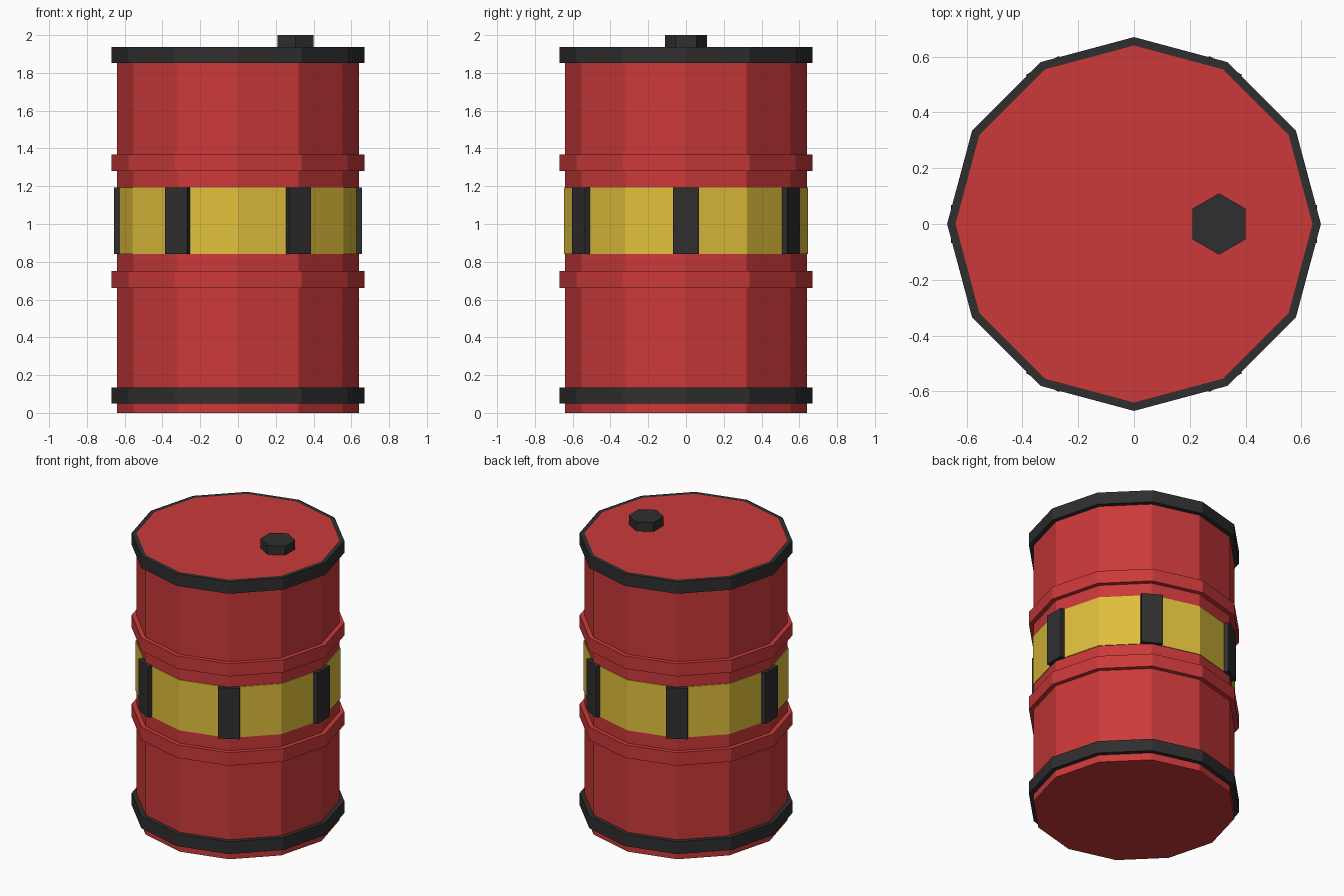
import bpy
import bmesh
from math import cos, sin, pi, radians
from mathutils import Matrix

cube = bpy.data.objects.get("Cube")
if cube:
    bpy.data.objects.remove(cube, do_unlink=True)

SIDES = 12
BODY_R = 0.64
RIM_R = 0.67
TOP = 1.937


def make_material(name, rgb):
    mat = bpy.data.materials.new(name)
    mat.use_nodes = True
    mat.diffuse_color = (*rgb, 1)
    mat.node_tree.nodes["Principled BSDF"].inputs["Base Color"].default_value = (*rgb, 1)
    return mat


red = make_material("red paint", (0.6, 0.041, 0.041))
yellow = make_material("yellow paint", (0.74, 0.52, 0.045))
black = make_material("black rubber", (0.028, 0.028, 0.028))


def add_object(name, bm, mat):
    bmesh.ops.recalc_face_normals(bm, faces=bm.faces)
    mesh = bpy.data.meshes.new(name)
    bm.to_mesh(mesh)
    bm.free()
    mesh.materials.append(mat)
    obj = bpy.data.objects.new(name, mesh)
    bpy.context.collection.objects.link(obj)
    return obj


def prism(name, mat, radius, z0, z1, sides=SIDES, x=0, turn=0):
    """Closed upright prism with a corner at the turn angle."""
    bm = bmesh.new()
    ring = [bm.verts.new((x + radius * cos(turn + 2 * pi * i / sides),
                          radius * sin(turn + 2 * pi * i / sides), z0))
            for i in range(sides)]
    base = bm.faces.new(ring)
    out = bmesh.ops.extrude_face_region(bm, geom=[base], use_keep_orig=True)
    top = [v for v in out["geom"] if isinstance(v, bmesh.types.BMVert)]
    bmesh.ops.translate(bm, verts=top, vec=(0, 0, z1 - z0))
    return add_object(name, bm, mat)


def hoop(name, mat, radius, z0, z1):
    """Rectangular section swept around the barrel wall."""
    bm = bmesh.new()
    section = [(BODY_R, z0), (radius, z0), (radius, z1), (BODY_R, z1)]
    verts = [bm.verts.new((r, 0, z)) for r, z in section]
    edges = [bm.edges.new((verts[i], verts[(i + 1) % 4])) for i in range(4)]
    bmesh.ops.spin(bm, geom=verts + edges, cent=(0, 0, 0), axis=(0, 0, 1),
                   angle=2 * pi, steps=SIDES, use_merge=True)
    bmesh.ops.remove_doubles(bm, verts=bm.verts, dist=0.0001)
    return add_object(name, bm, mat)


# Barrel and its hoops
prism("barrel_body", red, BODY_R, 0, TOP)
hoop("bottom_rim", black, RIM_R, 0.05, 0.135)
hoop("lower_hoop", red, RIM_R, 0.662, 0.752)
hoop("upper_hoop", red, RIM_R, 1.28, 1.368)
hoop("top_rim", black, RIM_R, 1.853, TOP)
hoop("warning_band", yellow, BODY_R + 0.005, 0.842, 1.192)

# Black blocks on every second corner of the band
for i in range(6):
    bm = bmesh.new()
    bmesh.ops.create_cube(bm, size=1)
    bmesh.ops.scale(bm, verts=bm.verts, vec=(0.055, 0.136, 0.352))
    bmesh.ops.translate(bm, verts=bm.verts, vec=(0.629, 0, 1.017))
    bmesh.ops.rotate(bm, verts=bm.verts, cent=(0, 0, 0),
                     matrix=Matrix.Rotation(radians(60 * i), 3, "Z"))
    add_object(f"band_block_{i + 1}", bm, black)

# Six-sided filler cap on the lid
prism("filler_cap", black, 0.11, TOP - 0.01, 2.0, sides=6, x=0.305, turn=pi / 2)
